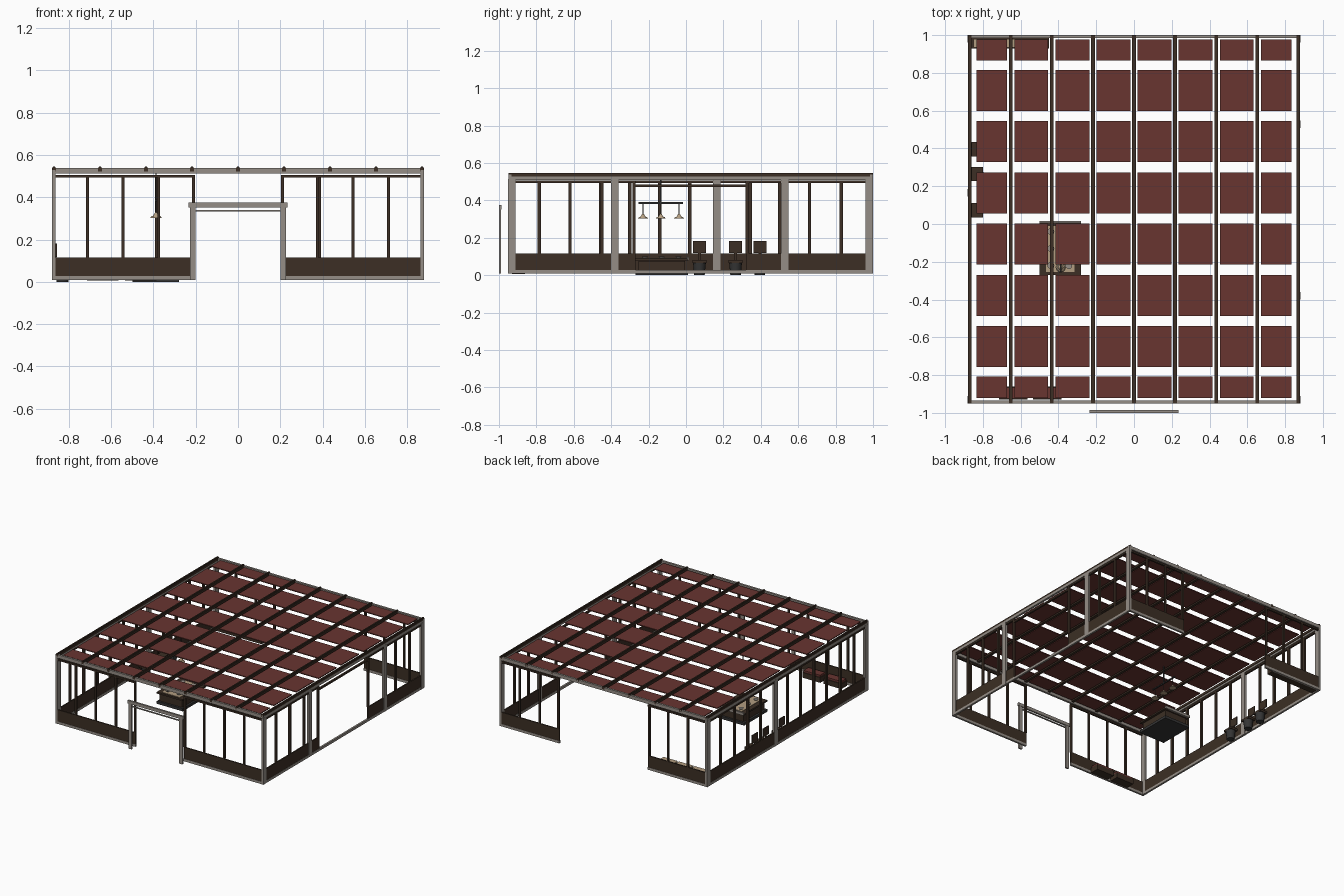
import bpy, bmesh
from mathutils import Matrix, Vector

if "Cube" in bpy.data.objects:
    bpy.data.objects.remove(bpy.data.objects["Cube"])


def mat(name, c):
    m = bpy.data.materials.new(name)
    m.diffuse_color = (*c, 1)
    m.use_nodes = True
    m.node_tree.nodes["Principled BSDF"].inputs["Base Color"].default_value = m.diffuse_color
    return m


BROWN = mat("dark_wood", (0.045, 0.028, 0.018))
STONE = mat("warm_grey", (0.30, 0.27, 0.24))
RED = mat("roof_red", (0.14, 0.035, 0.03))
DARK = mat("charcoal", (0.035, 0.035, 0.035))
BEIGE = mat("beige", (0.45, 0.34, 0.22))


def finish(name, bm, m):
    me = bpy.data.meshes.new(name)
    bm.to_mesh(me)
    bm.free()
    me.materials.append(m)
    ob = bpy.data.objects.new(name, me)
    bpy.context.collection.objects.link(ob)
    return ob


def boxes(name, items, m):
    """One object from boxes given as (x0, x1, y0, y1, z0, z1)."""
    bm = bmesh.new()
    for x0, x1, y0, y1, z0, z1 in items:
        c = Vector((x0 + x1, y0 + y1, z0 + z1)) / 2
        s = Matrix.Diagonal((x1 - x0, y1 - y0, z1 - z0, 1))
        bmesh.ops.create_cube(bm, size=1, matrix=Matrix.Translation(c) @ s)
    return finish(name, bm, m)


def cones(name, items, m, sides=16):
    """One object from cones given as (x, y, z0, z1, r0, r1)."""
    bm = bmesh.new()
    for x, y, z0, z1, r0, r1 in items:
        bmesh.ops.create_cone(bm, cap_ends=True, segments=sides, radius1=r0, radius2=r1,
                              depth=z1 - z0, matrix=Matrix.Translation((x, y, (z0 + z1) / 2)))
    ob = finish(name, bm, m)
    ob.data.shade_smooth()
    ob.data.set_sharp_from_angle(angle=0.6)
    return ob


X, Y0, Y1 = 0.88, -0.95, 1.0
Z0, ZP0, ZP1, ZT, ZR = 0.008, 0.027, 0.115, 0.505, 0.545
T = 0.014


def wall_x(name, xa, xb, y, mullions):
    """Wall section running along x: base, low panel, head rail, mullions."""
    boxes(name + "_base", [(xa, xb, y, y + T, Z0, ZP0)], STONE)
    parts = [(xa, xb, y + .002, y + T - .002, ZP0, ZP1), (xa, xb, y, y + T, ZT - .012, ZT)]
    parts += [(m - .007, m + .007, y, y + T, ZP1, ZT) for m in mullions]
    boxes(name + "_panel_and_mullions", parts, BROWN)


def wall_y(name, ya, yb, x, mullions):
    """Wall section running along y."""
    boxes(name + "_base", [(x, x + T, ya, yb, Z0, ZP0)], STONE)
    parts = [(x + .002, x + T - .002, ya, yb, ZP0, ZP1), (x, x + T, ya, yb, ZT - .012, ZT)]
    parts += [(x, x + T, m - .009, m + .009, ZP1, ZT) for m in mullions]
    boxes(name + "_panel_and_mullions", parts, BROWN)


# front and back walls with central openings
for s, side in ((-1, "left"), (1, "right")):
    a, b = sorted((s * X, s * 0.205))
    wall_x("front_wall_" + side, a, b, Y0, [s * v for v in (.21, .375, .545, .713)])
    a, b = sorted((s * X, s * 0.375))
    wall_x("back_wall_" + side, a, b, Y1 - T, [s * v for v in (.385, .545, .713)])

# side walls: left continuous, right with a wide opening
wall_y("left_wall", Y0, Y1, -X, [-.785, -.62, -.455, -.30, -.14, .02, .345, .5, .66, .83])
wall_y("right_wall_front", Y0, -.27, X - T, [-.785, -.62, -.45, -.278])
wall_y("right_wall_back", .32, Y1, X - T, [.328, .66, .83])
boxes("side_opening_frame", [(X - T, X, -.27, .32, .472, .485)], BROWN)
boxes("side_opening_sill", [(X - T, X, -.27, .32, Z0, ZP0)], STONE)

# flat grey posts
W = 0.016
posts = [(-X - .001, -X + W, y - .02, y + .02, Z0, .515) for y in (-.931, .165, .981)]
posts += [(X - W, X + .001, y - .02, y + .02, Z0, .515) for y in (-.931, -.38, .528, .981)]
boxes("wall_posts", posts, STONE)

# roof edge beams
boxes("roof_edge_beams", [(-X, X, Y0, Y0 + .016, .512, .538), (-X, X, Y1 - .016, Y1, .512, .538),
                          (-X, -X + .016, Y0, Y1, .508, .528), (X - .016, X, Y0, Y1, .508, .528)], STONE)

# rafters running front to back
step = 0.2175
rafters = []
for i in range(-4, 5):
    x = i * step
    rafters += [(x - .010, x + .010, Y0, Y1, .522, .540), (x - .005, x + .005, Y0, Y1, .540, ZR)]
boxes("roof_rafters", rafters, BROWN)

# grid of roof panels
rows = [(-.922, -.808)] + [(-.757 + .271 * i, -.540 + .271 * i) for i in range(6)] + [(.866, .978)]
panels = []
for i in range(-4, 4):
    xa, xb = i * step + .019, (i + 1) * step - .019
    if i == -4:
        xa += .016
    if i == 3:
        xb -= .016
    panels += [(xa, xb, ya, yb, .525, .532) for ya, yb in rows]
boxes("roof_panels", panels, RED)

# entrance portal in front of the building
boxes("entrance_portal", [(-.228, -.201, -1, -.988, Z0, .352), (.201, .228, -1, -.988, Z0, .352),
                          (-.235, .235, -1, -.986, .352, .376), (-.201, .201, -.998, -.990, .332, .340)], STONE)

# serving table with dishes
boxes("table_body", [(-.485, -.295, -.255, -.005, .02, .075)], BROWN)
boxes("table_foot", [(-.50, -.28, -.27, .01, 0, .02)], DARK)
boxes("table_top", [(-.50, -.28, -.27, .01, .078, .09)], BROWN)
boxes("table_back_rim", [(-.50, -.28, .005, .017, .078, .098)], STONE)
boxes("table_runner", [(-.465, -.315, -.255, -.01, .09, .093)], BEIGE)
cones("table_dishes", [(x, y, .093, .101, .012, .018) for x in (-.44, -.345)
                       for y in (-.22, -.13, -.04)], STONE)

# pendant lamp over the table
LX = -.388
boxes("lamp_bar", [(LX - .005, LX + .005, -.255, -.015, .381, .390),
                   (LX - .003, LX + .003, -.138, -.132, .39, .522)], DARK)
lamp_y = (-.23, -.135, -.037)
cones("lamp_cords", [(LX, y, .325, .382, .002, .002) for y in lamp_y], DARK, 6)
cones("lamp_shades", [(LX, y, .303, .312, .027, .020) for y in lamp_y] +
      [(LX, y, .312, .328, .014, .004) for y in lamp_y], BEIGE)

# chairs along the left wall
for n, y in enumerate((.072, .265, .395)):
    boxes(f"chair_{n + 1}", [(-.862, -.80, y - .038, y + .038, .065, .08),
                             (-.864, -.857, y - .035, y + .035, .118, .182),
                             (-.864, -.859, y - .008, y + .008, .07, .12)], BROWN)
    cones(f"chair_base_{n + 1}", [(-.83, y, 0, .065, .028, .034)], DARK)

# red benches along the front wall
for n, x in enumerate((-.64, -.46)):
    boxes(f"front_bench_{n + 1}", [(x - .075, x + .075, -.93, -.86, 0.005, .045)], BROWN)
    boxes(f"front_bench_cushion_{n + 1}", [(x - .07, x + .07, -.925, -.865, .045, .06)], RED)

# long bench in the back left corner
boxes("corner_bench", [(-.86, -.45, .93, .985, .01, .09)], BROWN)
boxes("corner_bench_cushions", [(-.85 + .133 * i, -.73 + .133 * i, .935, .98, .09, .105)
                                for i in range(3)], BEIGE)
